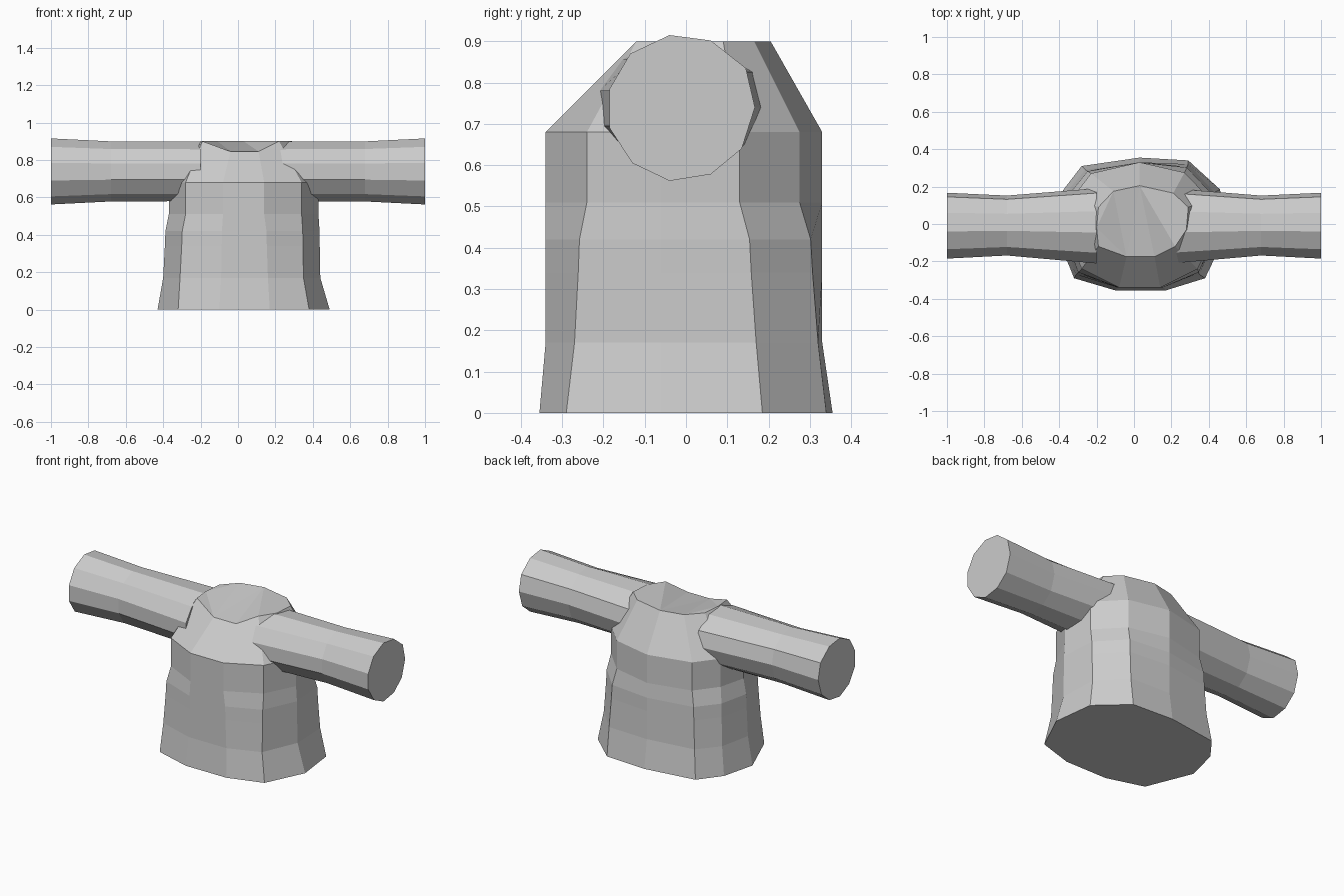
import bpy, bmesh

if "Cube" in bpy.data.objects:
    bpy.data.objects.remove(bpy.data.objects["Cube"])


def loft(name, rings):
    """Skin a stack of equal-sided rings and cap both ends."""
    bm = bmesh.new()
    loops = [[bm.verts.new(p) for p in ring] for ring in rings]
    for a, b in zip(loops, loops[1:]):
        n = len(a)
        for i in range(n):
            j = (i + 1) % n
            bm.faces.new((a[i], a[j], b[j], b[i]))
    caps = [bm.faces.new(loops[0][::-1]), bm.faces.new(loops[-1])]
    bmesh.ops.triangulate(bm, faces=caps)
    bmesh.ops.recalc_face_normals(bm, faces=bm.faces)
    mesh = bpy.data.meshes.new(name)
    bm.to_mesh(mesh)
    bm.free()
    obj = bpy.data.objects.new(name, mesh)
    bpy.context.collection.objects.link(obj)
    return obj


# Torso: eleven-sided outlines, seen from above
hem = [(-.10, -.355), (.17, -.355), (.38, -.29), (.49, -.06), (.46, .185), (.29, .34),
       (.03, .355), (-.28, .31), (-.38, .18), (-.43, -.02), (-.32, -.29)]
waist = [(-.09, -.34), (.16, -.34), (.35, -.27), (.44, -.06), (.43, .17), (.29, .32),
         (.03, .33), (-.26, .29), (-.36, .17), (-.40, -.02), (-.31, -.27)]
chest = [(-.08, -.34), (.14, -.34), (.34, -.24), (.43, -.06), (.41, .13), (.27, .275),
         (.03, .33), (-.23, .27), (-.33, .14), (-.37, -.02), (-.28, -.24)]
neck = [(-.04, -.175), (.11, -.175), (.22, -.12), (.28, -.03), (.29, .09), (.21, .165),
        (.03, .205), (-.11, .175), (-.19, .09), (-.20, -.02), (-.19, -.12)]


def level(outline, z):
    return [(x, y, z) for x, y in outline]


def blend(a, b, t):
    return [(p[0] + (q[0] - p[0]) * t, p[1] + (q[1] - p[1]) * t) for p, q in zip(a, b)]


collar = [(x, y, .845 if y < -.15 else .90) for x, y in neck]
loft("torso", [level(hem, 0), level(waist, .17), level(blend(waist, chest, .3), .34),
               level(blend(waist, chest, .4), .42), level(chest, .51),
               level(chest, .68), collar])

# Arms: eleven-sided sleeves flaring at the cuff, mirrored
cuff = [(-.04, .915), (.06, .902), (.145, .835), (.167, .74), (.135, .64), (.06, .578),
        (-.04, .562), (-.13, .605), (-.185, .69), (-.185, .785), (-.135, .87)]


def sleeve_ring(x, sy, sz):
    return [(x, y * sy, .74 + (z - .74) * sz) for y, z in cuff]


arm = loft("arms", [sleeve_ring(.2, 1.14, .9), sleeve_ring(.68, .91, .91),
                    sleeve_ring(1, 1, 1)])
arm.modifiers.new("mirror", 'MIRROR').use_axis[0] = True
